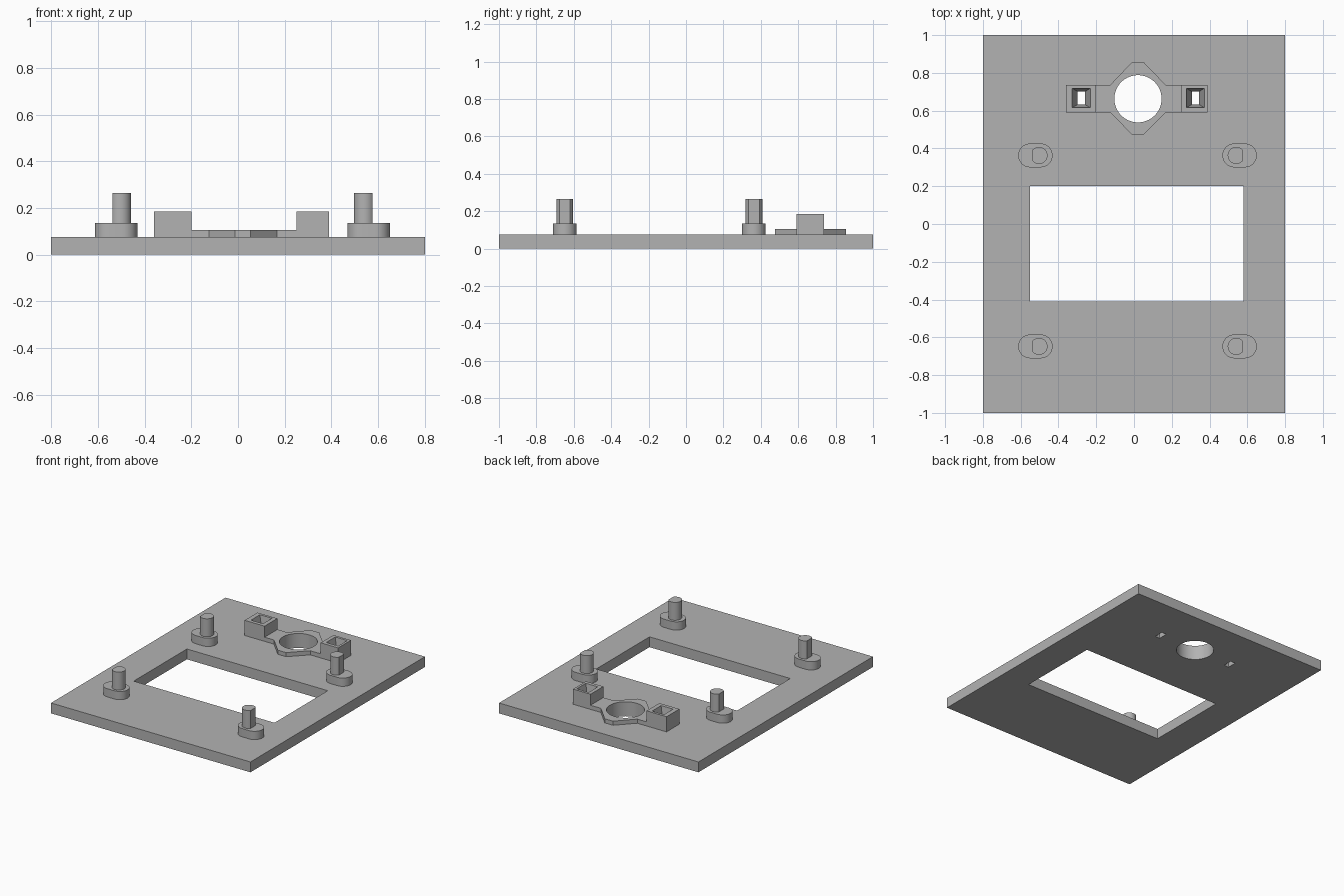
import bpy, bmesh, math

cube = bpy.data.objects.get("Cube")
if cube:
    bpy.data.objects.remove(cube, do_unlink=True)

grey = bpy.data.materials.new("plain grey")
grey.use_nodes = True
colour = (0.45, 0.45, 0.45, 1)
grey.diffuse_color = colour
grey.node_tree.nodes["Principled BSDF"].inputs["Base Color"].default_value = colour

TOP = 0.075  # upper face of the plate


def loft(name, rings):
    """Solid through stacked rings, each given as (z, outline)."""
    bm = bmesh.new()
    loops = [[bm.verts.new((x, y, z)) for x, y in pts] for z, pts in rings]
    n = len(loops[0])
    bm.faces.new(loops[0][::-1])
    bm.faces.new(loops[-1])
    for a, b in zip(loops, loops[1:]):
        for i in range(n):
            j = (i + 1) % n
            bm.faces.new((a[i], a[j], b[j], b[i]))
    bmesh.ops.recalc_face_normals(bm, faces=bm.faces[:])
    mesh = bpy.data.meshes.new(name)
    bm.to_mesh(mesh)
    bm.free()
    mesh.materials.append(grey)
    ob = bpy.data.objects.new(name, mesh)
    bpy.context.collection.objects.link(ob)
    return ob


def prism(name, pts, z0, z1):
    return loft(name, [(z0, pts), (z1, pts)])


def rect(x0, x1, y0, y1):
    return [(x0, y0), (x1, y0), (x1, y1), (x0, y1)]


def arc(cx, cy, r, start, end, steps):
    angles = [math.radians(start + (end - start) * i / steps) for i in range(steps + 1)]
    return [(cx + r * math.cos(a), cy + r * math.sin(a)) for a in angles]


def cut(ob, *cutters):
    for c in cutters:
        mod = ob.modifiers.new(c.name, 'BOOLEAN')
        mod.operation = 'DIFFERENCE'
        mod.solver = 'EXACT'
        mod.object = c
    bpy.context.view_layer.update()
    graph = bpy.context.evaluated_depsgraph_get()
    mesh = bpy.data.meshes.new_from_object(ob.evaluated_get(graph))
    ob.modifiers.clear()
    ob.data = mesh


def smooth(ob):
    bpy.ops.object.select_all(action='DESELECT')
    ob.select_set(True)
    bpy.context.view_layer.objects.active = ob
    bpy.ops.object.shade_smooth_by_angle(angle=math.radians(25))


# Cutters: window, round hole, two tapering slots
window = prism("window_cutter", rect(-0.55, 0.58, -0.41, 0.20), -0.1, 0.3)
hole = prism("hole_cutter", arc(0.021, 0.663, 0.125, 0, 360, 64)[:-1], -0.1, 0.3)


def slot_cutter(name, cx):
    def ring(grow):
        return rect(cx - 0.019 - grow, cx + 0.019 + grow,
                    0.667 - 0.034 - grow * 0.6, 0.667 + 0.034 + grow * 0.6)
    return loft(name, [(-0.1, ring(0)), (0.07, ring(0)), (0.24, ring(0.043))])


slots = [slot_cutter("left_slot_cutter", 0.325), slot_cutter("right_slot_cutter", -0.279)]

# Base plate
plate = prism("base_plate", rect(-0.8, 0.8, -1, 1), 0, TOP)
cut(plate, window, hole, *slots)
smooth(plate)

# Sensor bracket: low collar between two socket blocks
collar_outline = [(-0.20, 0.59), (-0.125, 0.59), (-0.013, 0.475), (0.053, 0.475),
                  (0.167, 0.59), (0.25, 0.59), (0.25, 0.737), (0.167, 0.737),
                  (0.053, 0.855), (-0.013, 0.855), (-0.125, 0.737), (-0.20, 0.737)]
collar = prism("bracket_collar", collar_outline, TOP, 0.105)
cut(collar, hole)
smooth(collar)
for name, x0, x1, slot in (("left_socket", 0.25, 0.39, slots[0]),
                           ("right_socket", -0.36, -0.20, slots[1])):
    block = prism(name, rect(x0, x1, 0.59, 0.737), TOP, 0.185)
    cut(block, slot)

for cutter in (window, hole, *slots):
    bpy.data.objects.remove(cutter, do_unlink=True)

# Standoffs: rounded foot with a peg flattened on its outer side
for side, s, foot_x, peg_x in (("left", 1, 0.559, 0.541), ("right", -1, -0.522, -0.503)):
    for end, y in (("back", 0.363), ("front", -0.648)):
        r, half = 0.063, 0.028
        outline = (arc(foot_x + half, y, r, -90, 90, 20)
                   + arc(foot_x - half, y, r, 90, 270, 20))
        smooth(prism(f"{end}_{side}_foot", outline, TOP, 0.135))
        flat = 40
        turn = 0 if s > 0 else 180
        peg = arc(peg_x, y, 0.045, turn + flat, turn + 360 - flat, 32)
        smooth(prism(f"{end}_{side}_peg", peg, 0.135, 0.265))
